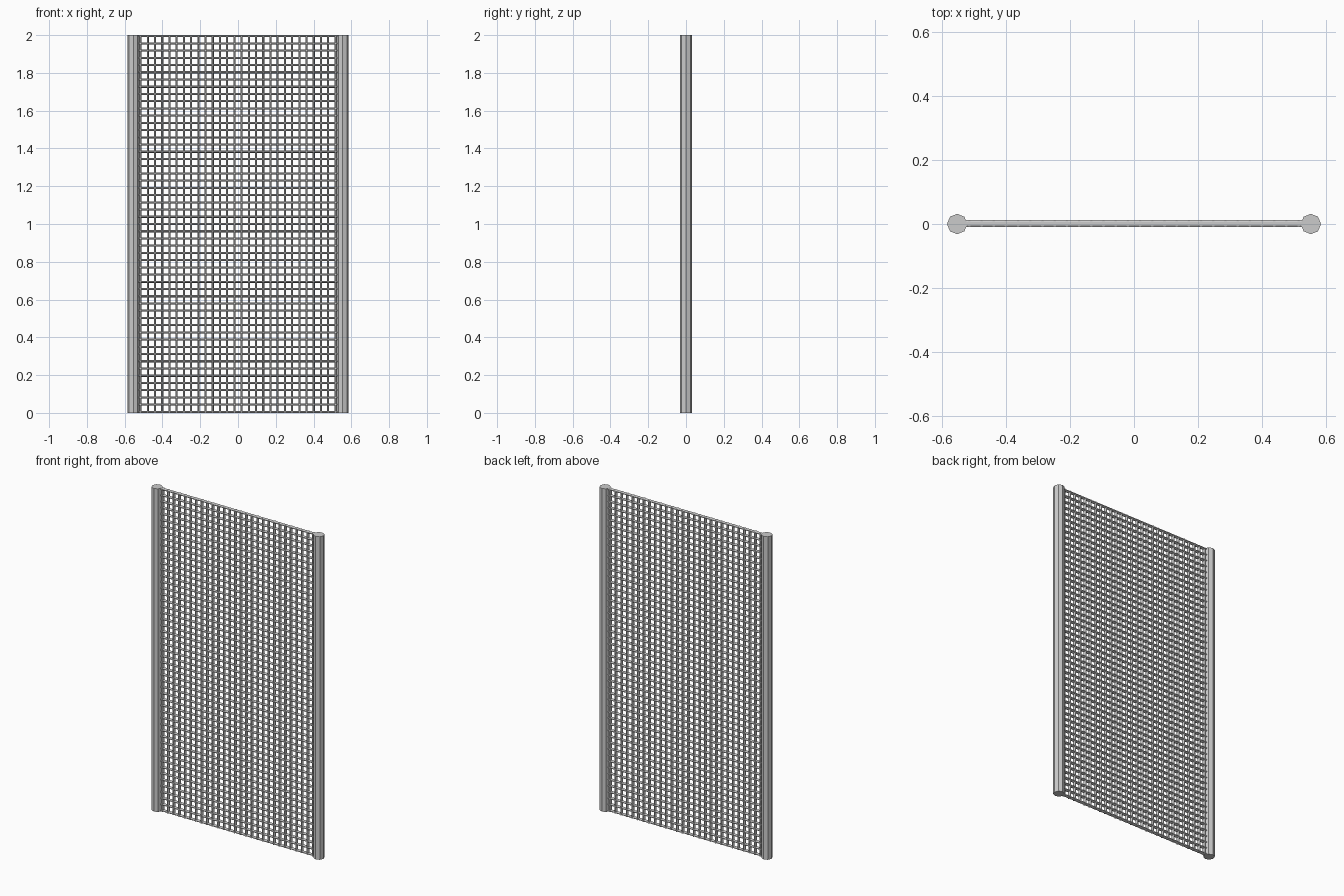
import bpy, bmesh, math
from mathutils import Matrix, Vector

cube = bpy.data.objects.get("Cube")
if cube:
    bpy.data.objects.remove(cube, do_unlink=True)

HEIGHT = 2.0
POST_X, POST_R = 0.554, 0.032
WIRE_Y = 0.0015              # mesh sits slightly behind the post axis
WIDE, DEEP = 0.0055, 0.0105  # half width and half depth of a wire
COLUMNS, ROWS = 29, 52

steel = bpy.data.materials.new("grey steel")
steel.use_nodes = True
colour = (0.6, 0.6, 0.6, 1)
steel.diffuse_color = colour
steel.node_tree.nodes["Principled BSDF"].inputs["Base Color"].default_value = colour


def add_bar(bm, start, end, across, half_a, half_b, turn):
    """Eight-sided bar from start to end; across is the half_a direction."""
    start, end, across = Vector(start), Vector(end), Vector(across)
    along = (end - start).normalized()
    other = along.cross(across)
    frame = Matrix((across * half_a, other * half_b, along * (end - start).length))
    frame = frame.transposed().to_4x4()
    frame.translation = (start + end) / 2
    spin = Matrix.Rotation(turn, 4, 'Z')
    bmesh.ops.create_cone(bm, cap_ends=True, segments=8, radius1=1, radius2=1,
                          depth=1, matrix=frame @ spin)


def finish(bm, name):
    bmesh.ops.recalc_face_normals(bm, faces=bm.faces)
    mesh = bpy.data.meshes.new(name)
    bm.to_mesh(mesh)
    bm.free()
    mesh.materials.append(steel)
    obj = bpy.data.objects.new(name, mesh)
    bpy.context.collection.objects.link(obj)


# Octagonal end posts
for name, side in (("left_post", 1), ("right_post", -1)):
    bm = bmesh.new()
    x = side * POST_X
    add_bar(bm, (x, 0, 0), (x, 0, HEIGHT), (1, 0, 0), POST_R, POST_R, 0)
    finish(bm, name)

# Wires have a flat side outward, so scale the octagon to its flats
flat = 1 / math.cos(math.pi / 8)
turn = math.pi / 8

# Upright wires
bm = bmesh.new()
for i in range(COLUMNS + 1):
    x = -POST_X + 2 * POST_X * i / COLUMNS
    add_bar(bm, (x, WIRE_Y, 0), (x, WIRE_Y, HEIGHT - 0.001), (1, 0, 0),
            WIDE * flat, DEEP * flat, turn)
finish(bm, "upright_wires")

# Level wires, top and bottom ones flush with the post ends
bm = bmesh.new()
for i in range(ROWS + 1):
    z = WIDE + (HEIGHT - 2 * WIDE) * i / ROWS
    add_bar(bm, (-POST_X, WIRE_Y, z), (POST_X, WIRE_Y, z), (0, 0, 1),
            WIDE * flat, DEEP * flat, turn)
finish(bm, "level_wires")
